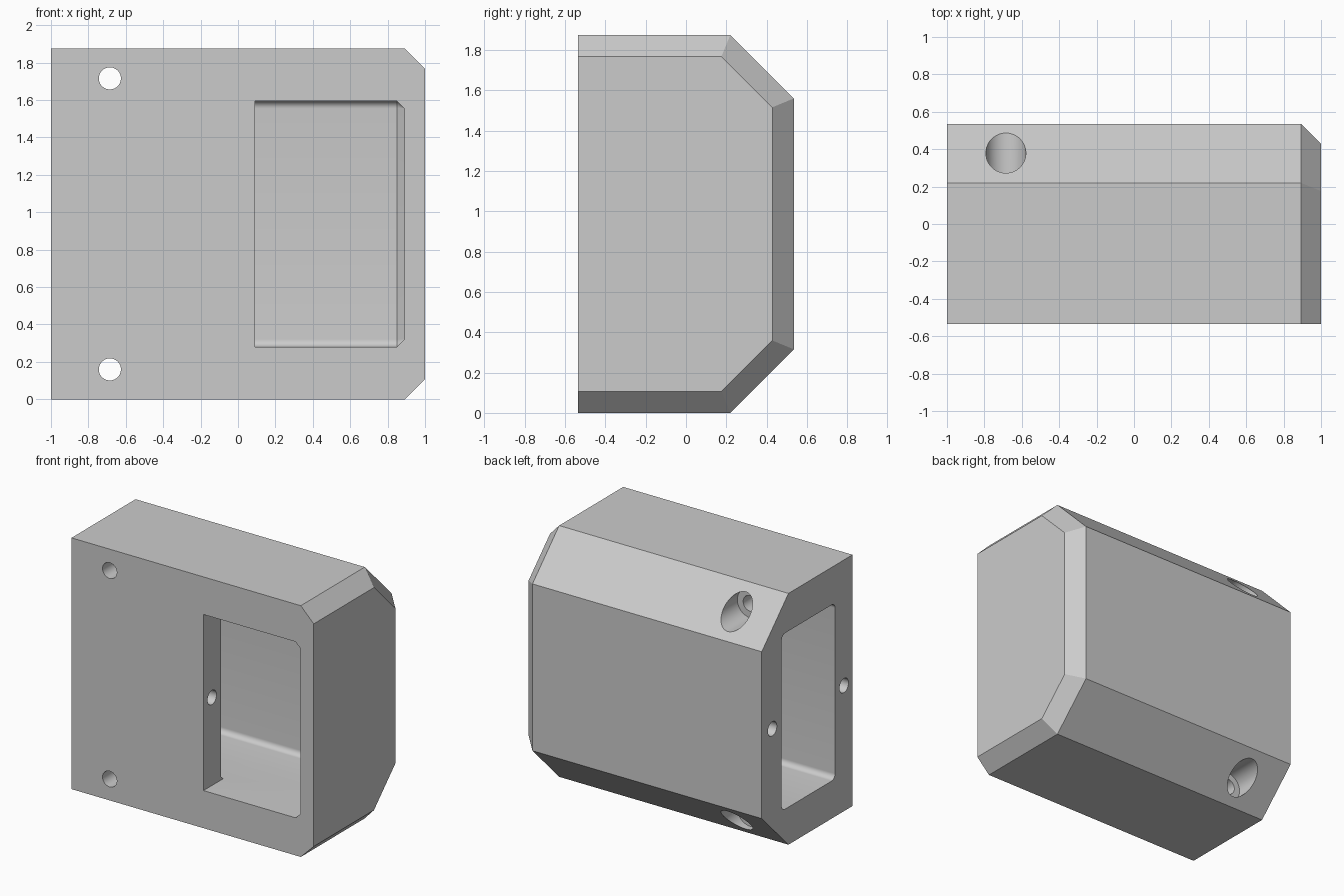
import bpy
import bmesh
from math import radians, cos, sin, pi
from mathutils import Matrix

if "Cube" in bpy.data.objects:
    bpy.data.objects.remove(bpy.data.objects["Cube"], do_unlink=True)

HEIGHT = 1.875
DEPTH = 0.535       # half of the y size
MID = HEIGHT / 2

grey = bpy.data.materials.new("light grey")
grey.use_nodes = True
colour = (0.6, 0.6, 0.6, 1)
grey.diffuse_color = colour
grey.node_tree.nodes["Principled BSDF"].inputs["Base Color"].default_value = colour


def finish(name, bm):
    bmesh.ops.recalc_face_normals(bm, faces=bm.faces[:])
    mesh = bpy.data.meshes.new(name)
    bm.to_mesh(mesh)
    bm.free()
    mesh.materials.append(grey)
    obj = bpy.data.objects.new(name, mesh)
    bpy.context.collection.objects.link(obj)
    return obj


def loft(name, loops):
    """Skin matching loops of points and cap both ends."""
    bm = bmesh.new()
    rings = [[bm.verts.new(p) for p in loop] for loop in loops]
    n = len(rings[0])
    for a, b in zip(rings, rings[1:]):
        for i in range(n):
            j = (i + 1) % n
            bm.faces.new((a[i], a[j], b[j], b[i]))
    bm.faces.new(rings[0])
    bm.faces.new(rings[-1])
    bmesh.ops.remove_doubles(bm, verts=bm.verts[:], dist=1e-5)
    return finish(name, bm)


def shell_profile(x, inset):
    """Back corners cut at 45 degrees; the front edge is never inset."""
    back, top = DEPTH - inset, MID - inset
    cut = 0.315 - inset * 0.586
    half = [(-DEPTH, top), (back - cut, top), (back, top - cut)]
    points = half + [(y, -z) for y, z in reversed(half)]
    return [(x, y, MID + z) for y, z in points]


def cavity_profile(x, inset, radius=0.04, steps=8):
    """Rounded rectangle whose rounding shrinks with the inset."""
    y_mid, y_half, z_half = -0.015, 0.315, 0.657
    r = radius - inset
    loop = []
    for q, (sy, sz) in enumerate([(1, 1), (-1, 1), (-1, -1), (1, -1)]):
        for k in range(steps + 1):
            a = (q + k / steps) * pi / 2
            loop.append((x, y_mid + sy * (y_half - radius) + r * cos(a),
                         MID + sz * (z_half - radius) + r * sin(a)))
    return loop


def cylinder(name, axis, start, end, u, v, radius):
    """Round cutter along x or y; u is the other horizontal position."""
    bm = bmesh.new()
    bmesh.ops.create_cone(bm, cap_ends=True, segments=48, radius1=radius,
                          radius2=radius, depth=end - start)
    mid = (start + end) / 2
    if axis == "x":
        m = Matrix.Translation((mid, u, v)) @ Matrix.Rotation(pi / 2, 4, "Y")
    else:
        m = Matrix.Translation((u, mid, v)) @ Matrix.Rotation(pi / 2, 4, "X")
    bm.transform(m)
    return finish(name, bm)


# Outer block with a bevelled closed end
body = loft("housing_body", [shell_profile(-1, 0), shell_profile(0.893, 0),
                             shell_profile(1, 0.107)])

# Cavity open at one end, with a bevelled inner end
cutters = [loft("cavity_cutter", [cavity_profile(-1.1, 0), cavity_profile(0.85, 0),
                                  cavity_profile(0.89, 0.0399)])]

# Window through the front wall, clipped at its outer corners
window = [(0.09, -0.657), (0.85, -0.657), (0.89, -0.617),
          (0.89, 0.617), (0.85, 0.657), (0.09, 0.657)]
cutters.append(loft("window_cutter", [[(x, y, MID + z) for x, z in window]
                                      for y in (-0.7, 0)]))

# Mounting holes with wide recesses at the back
for side in (-1, 1):
    z = MID + side * 0.778
    cutters.append(cylinder("bolt_hole_cutter", "y", -0.7, 0.7, -0.685, z, 0.059))
    cutters.append(cylinder("bolt_recess_cutter", "y", 0.22, 0.7, -0.685, z, 0.107))

# Small holes in the open rim, along the front and back walls
cutters.append(cylinder("front_rim_hole_cutter", "x", -1.1, 0.3, -0.435, MID, 0.053))
cutters.append(cylinder("back_rim_hole_cutter", "x", -1.1, 0.09, 0.41, MID, 0.053))

bpy.ops.object.select_all(action="DESELECT")
bpy.context.view_layer.objects.active = body
body.select_set(True)
for cutter in cutters:
    cutter.hide_render = True
    mod = body.modifiers.new("cut", "BOOLEAN")
    mod.operation = "DIFFERENCE"
    mod.solver = "EXACT"
    mod.object = cutter
    bpy.ops.object.modifier_apply(modifier=mod.name)
    bpy.data.objects.remove(cutter, do_unlink=True)

bpy.ops.object.shade_smooth_by_angle(angle=radians(25))
